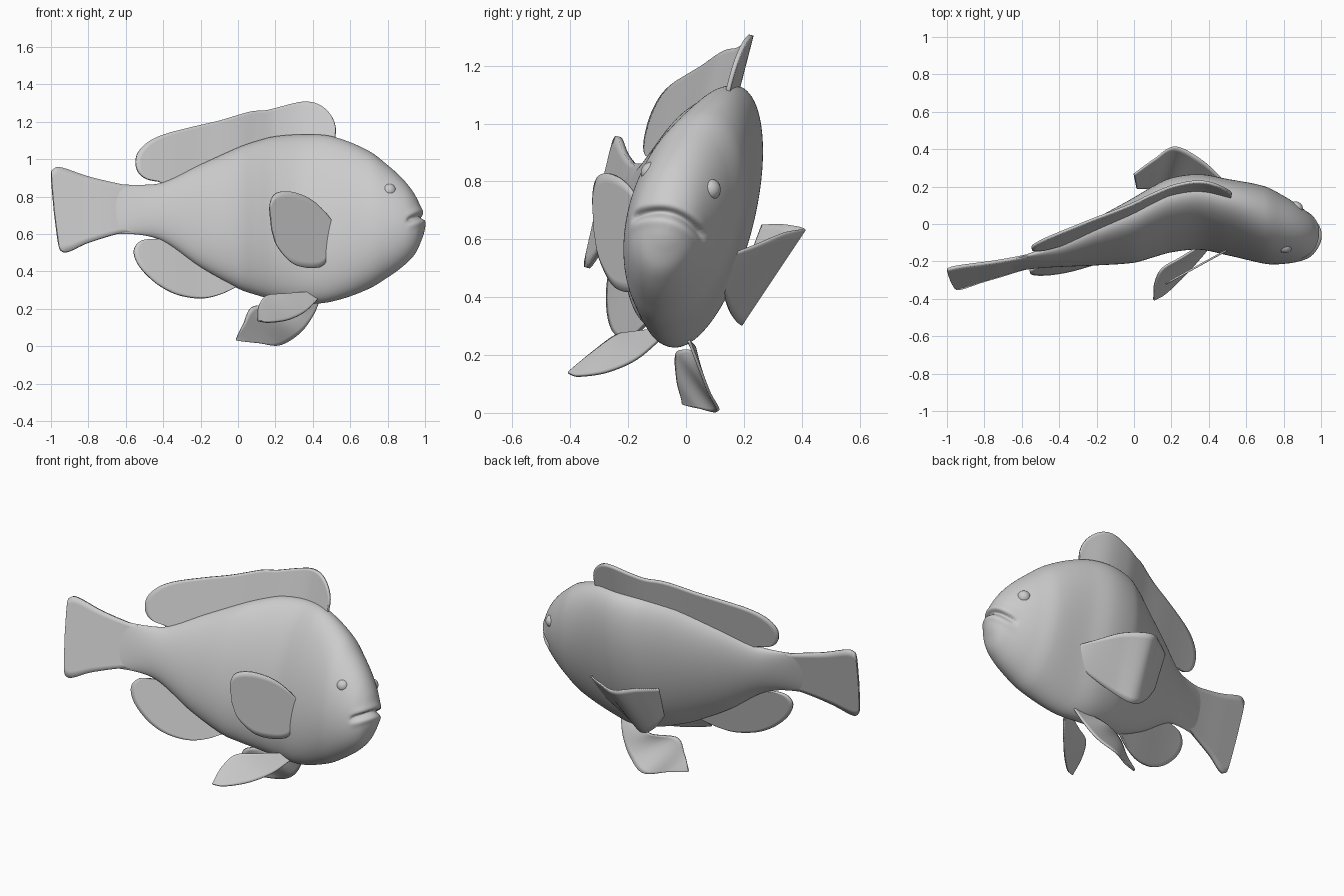
import bpy, bmesh, math
from mathutils import Vector

if "Cube" in bpy.data.objects:
    bpy.data.objects.remove(bpy.data.objects["Cube"])

ROLL = math.radians(14.5)          # whole fish leans toward +y
S, C = math.sin(ROLL), math.cos(ROLL)
MID = 0.65

# body stations: x, top z, bottom z, half width, sideways bend
STATIONS = [
    (1.0, .65, .65, 0, -.06), (.98, .735, .565, .065, -.06), (.95, .80, .50, .10, -.06),
    (.9, .87, .445, .133, -.055), (.8, .965, .37, .17, -.035), (.7, 1.04, .31, .19, -.012),
    (.5, 1.12, .24, .175, .028), (.35, 1.13, .228, .17, .055), (.2, 1.12, .248, .17, .038),
    (.1, 1.095, .275, .163, .002), (0, 1.06, .31, .15, -.04), (-.2, .97, .42, .108, -.103),
    (-.4, .875, .56, .063, -.168), (-.52, .862, .595, .035, -.203), (-.7, .868, .6, .003, -.247),
    (-.85, .87, .6, .003, -.278), (-1.05, .87, .6, .003, -.322)]
Q = [math.sqrt(1 - s[0]) for s in STATIONS]


def station(x):
    """Smoothly interpolated (top, bottom, half width, bend) at x."""
    q = math.sqrt(max(0, 1 - x))
    i = 0
    while i < len(Q) - 2 and q > Q[i + 1]:
        i += 1
    h = Q[i + 1] - Q[i]
    t = (q - Q[i]) / h
    out = []
    for k in range(1, 5):
        def slope(j):
            a, b = max(j - 1, 0), min(j + 1, len(Q) - 1)
            return (STATIONS[b][k] - STATIONS[a][k]) / (Q[b] - Q[a])
        a, b = STATIONS[i][k], STATIONS[i + 1][k]
        out.append(a * (2*t**3 - 3*t*t + 1) + b * (3*t*t - 2*t**3)
                   + h * slope(i) * (t**3 - 2*t*t + t) + h * slope(i + 1) * (t**3 - t*t))
    return out


def up_from_z(z, side):
    return (z - MID + S * side) / C


def place(x, side, up):
    return Vector((x, side * C + up * S, MID - side * S + up * C))


def midsheet(p):
    """Point (x, z) placed on the bent middle surface of the fish."""
    side = station(p[0])[3]
    return place(p[0], side, up_from_z(p[1], side))


def make(name, bm):
    bmesh.ops.recalc_face_normals(bm, faces=bm.faces)
    me = bpy.data.meshes.new(name)
    bm.to_mesh(me)
    bm.free()
    ob = bpy.data.objects.new(name, me)
    bpy.context.collection.objects.link(ob)
    for p in me.polygons:
        p.use_smooth = True
    return ob


def grid_faces(bm, rows, closed=False):
    for a, b in zip(rows, rows[1:]):
        n = len(a)
        for j in range(n if closed else n - 1):
            k = (j + 1) % n
            bm.faces.new((a[j], a[k], b[k], b[j]))


def spline(pts, n):
    """Catmull-Rom samples through points of any dimension."""
    pts = [Vector(p) for p in pts]
    pts = [pts[0] * 2 - pts[1]] + pts + [pts[-1] * 2 - pts[-2]]
    out = []
    for s in range(n + 1):
        f = s / n * (len(pts) - 3)
        i = min(int(f), len(pts) - 4)
        t = f - i
        a, b, c, d = pts[i:i + 4]
        out.append((b * 2 + (c - a) * t + (a * 2 - b * 5 + c * 4 - d) * t * t
                    + (b * 3 - a - c * 3 + d) * t**3) * .5)
    return out


def fin(name, edge_a, edge_b, mapping=Vector, thick=.01, n=60, m=12):
    """Thin sheet spanned between two edge curves."""
    bm = bmesh.new()
    A, B = spline(edge_a, n), spline(edge_b, n)
    rows = [[bm.verts.new(mapping(a.lerp(b, j / m))) for j in range(m + 1)]
            for a, b in zip(A, B)]
    grid_faces(bm, rows)
    bmesh.ops.remove_doubles(bm, verts=bm.verts, dist=.0005)
    ob = make(name, bm)
    mod = ob.modifiers.new("thickness", 'SOLIDIFY')
    mod.thickness = thick
    mod.offset = 0
    bpy.ops.object.select_all(action='DESELECT')
    ob.select_set(True)
    bpy.context.view_layer.objects.active = ob
    bpy.ops.object.shade_smooth_by_angle(angle=math.radians(50))
    return ob


# body with mouth groove and lips
bm = bmesh.new()
rings, RN, SN = [], 120, 96
qmax = math.sqrt(1.69)
for i in range(1, RN + 1):
    x = 1 - (qmax * i / RN)**2
    top, bot, w, bend = station(x)
    ut, ub = up_from_z(top, bend), up_from_z(bot, bend)
    ring = []
    for j in range(SN):
        a = 2 * math.pi * j / SN
        side, up, px = w * math.cos(a), (ut + ub) / 2 + (ut - ub) / 2 * math.sin(a), x
        mask = min(1, max(0, (x - .885) / .06))
        mask *= mask * (3 - 2 * mask)
        d = up - (.025 - 3 * side * side)
        groove = mask * math.exp(-(d / .015)**2)
        lips = mask * (math.exp(-((d - .032) / .02)**2) + math.exp(-((d + .032) / .02)**2))
        px += .004 * lips - .028 * groove
        side *= 1 + .03 * lips - .08 * groove
        ring.append(bm.verts.new(place(px, side + bend, up)))
    rings.append(ring)
grid_faces(bm, rings, closed=True)
bm.faces.new(rings[0])
bm.faces.new(rings[-1])
make("body", bm)

# eyes
for name, loc in (("eye_near", (.808, -.118, .83)), ("eye_far", (.865, .082, .772))):
    bm = bmesh.new()
    bmesh.ops.create_uvsphere(bm, u_segments=32, v_segments=16, radius=.038)
    bmesh.ops.translate(bm, verts=bm.verts, vec=loc)
    make(name, bm)

# dorsal fin
fin("dorsal_fin",
    [(.52, 1.11), (.52, 1.18), (.49, 1.245), (.43, 1.293), (.35, 1.306), (.25, 1.285), (.15, 1.26),
     (.06, 1.252), (-.1, 1.205), (-.25, 1.17), (-.4, 1.13), (-.49, 1.085), (-.542, 1.02),
     (-.54, .945), (-.49, .895), (-.39, .875)],
    [(x, station(x)[0] - .02) for x in [.51 - .89 * i / 10 for i in range(11)]],
    midsheet, .015)

# anal fin
fin("anal_fin",
    [(-.38, .57), (-.45, .572), (-.52, .562), (-.555, .52), (-.545, .46), (-.5, .395),
     (-.42, .325), (-.32, .275), (-.2, .256), (-.1, .275), (-.01, .315)],
    [(x, station(x)[1] + .02) for x in [-.38 + .38 * i / 8 for i in range(9)]],
    midsheet, .015)

# tail fin
fin("tail_fin",
    [(-.57, .855), (-.64, .867), (-.8, .905), (-.94, .952), (-.985, .948), (-.998, .91), (-.985, .74)],
    [(-.57, .61), (-.64, .602), (-.8, .553), (-.9, .507), (-.94, .508), (-.96, .55), (-.983, .72)],
    midsheet, .018)


# pectoral fins: flat near one, folded far one
def near_plane(p):
    return Vector((p[0], -.138 - .55 * (.5 - p[0]), p[1]))


fin("pectoral_fin_near",
    [(.53, .63), (.46, .722), (.38, .79), (.28, .826), (.20, .815), (.17, .75), (.178, .64)],
    [(.53, .58), (.49, .49), (.45, .43), (.38, .418), (.29, .445), (.21, .535), (.178, .63)],
    near_plane)
fin("pectoral_fin_far",
    [(.57, .13, .54), (.48, .23, .575), (.36, .34, .62), (.22, .41, .635), (.11, .345, .65), (.0, .265, .65)],
    [(.57, .12, .49), (.45, .13, .42), (.28, .155, .345), (.17, .19, .305), (.08, .19, .36), (.015, .19, .45)])

# pelvic fins
fin("pelvic_fin_near",
    [(.38, -.10, .29), (.25, -.18, .28), (.15, -.24, .268), (.11, -.32, .21), (.105, -.405, .14)],
    [(.43, -.09, .255), (.36, -.175, .185), (.27, -.275, .142), (.17, -.37, .128), (.11, -.405, .135)])
fin("pelvic_fin_far",
    [(.44, .01, .25), (.40, .045, .16), (.33, .08, .07), (.22, .11, .006), (.1, .04, .018), (-.01, -.01, .03)],
    [(.33, .0, .26), (.22, .03, .22), (.08, -.03, .21), (.03, -.03, .12), (-.01, -.01, .04)])
